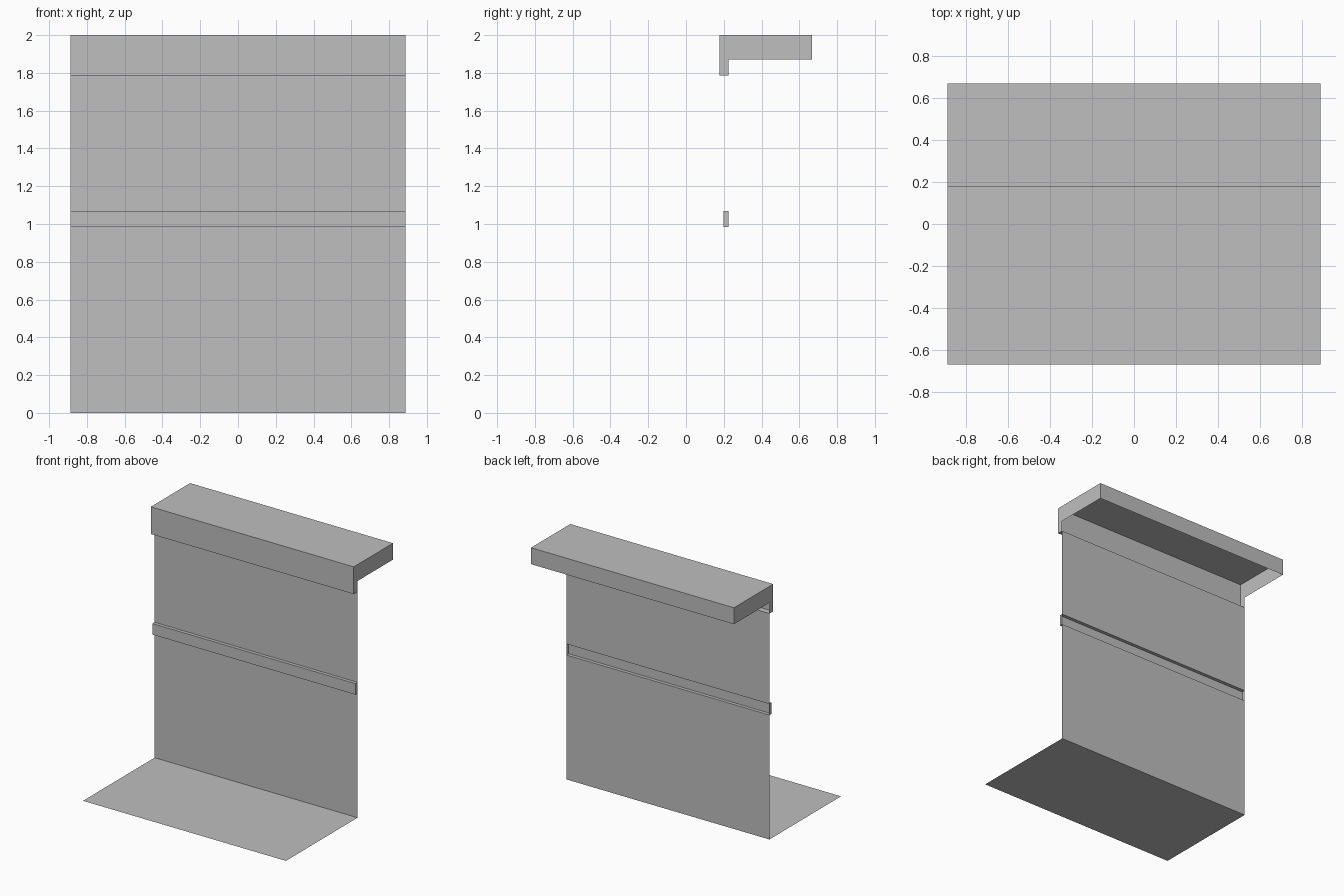
import bpy

HALF = 0.887      # half width of every part
DEPTH = 0.668     # half depth of the whole model
WALL = 0.225      # y of the wall sheet
FRONT = 0.178     # y of the header front
TRIM = 0.198      # y of the trim front
TRIM_LOW, TRIM_HIGH = 0.983, 1.07
HEAD_LOW, HEAD_MID, TOP = 1.785, 1.87, 2.0

cube = bpy.data.objects.get("Cube")
if cube:
    bpy.data.objects.remove(cube)

grey = bpy.data.materials.new("plain_grey")
grey.use_nodes = True
colour = (0.52, 0.52, 0.52, 1)
grey.diffuse_color = colour
grey.node_tree.nodes["Principled BSDF"].inputs["Base Color"].default_value = colour


def sweep(name, path, cap=None):
    """Sweep an open (y, z) path across the width, with optional end caps."""
    outline = cap or path
    n = len(outline)
    verts = [(x, y, z) for x in (-HALF, HALF) for y, z in outline]
    faces = [(i, n + i, n + i + 1, i + 1) for i in range(len(path) - 1)]
    if cap:
        faces.append(tuple(range(n)))
        faces.append(tuple(reversed(range(n, n + n))))
    mesh = bpy.data.meshes.new(name)
    mesh.from_pydata(verts, [], faces)
    mesh.materials.append(grey)
    obj = bpy.data.objects.new(name, mesh)
    bpy.context.collection.objects.link(obj)
    return obj


# Thin floor and wall sheets
sweep("floor", [(-DEPTH, 0), (WALL, 0)])
sweep("lower_wall", [(WALL, 0), (WALL, TRIM_LOW)])
sweep("upper_wall", [(WALL, TRIM_HIGH), (WALL, HEAD_LOW)])

# Middle trim: a capped channel, open at the back
trim = [(WALL, TRIM_LOW), (TRIM, TRIM_LOW), (TRIM, TRIM_HIGH), (WALL, TRIM_HIGH)]
sweep("middle_trim", trim, trim)

# Header: a hollow hood with L-shaped ends, open underneath
header = [(WALL, HEAD_LOW), (FRONT, HEAD_LOW), (FRONT, TOP), (DEPTH, TOP), (DEPTH, HEAD_MID)]
sweep("header", header, header + [(WALL, HEAD_MID)])
